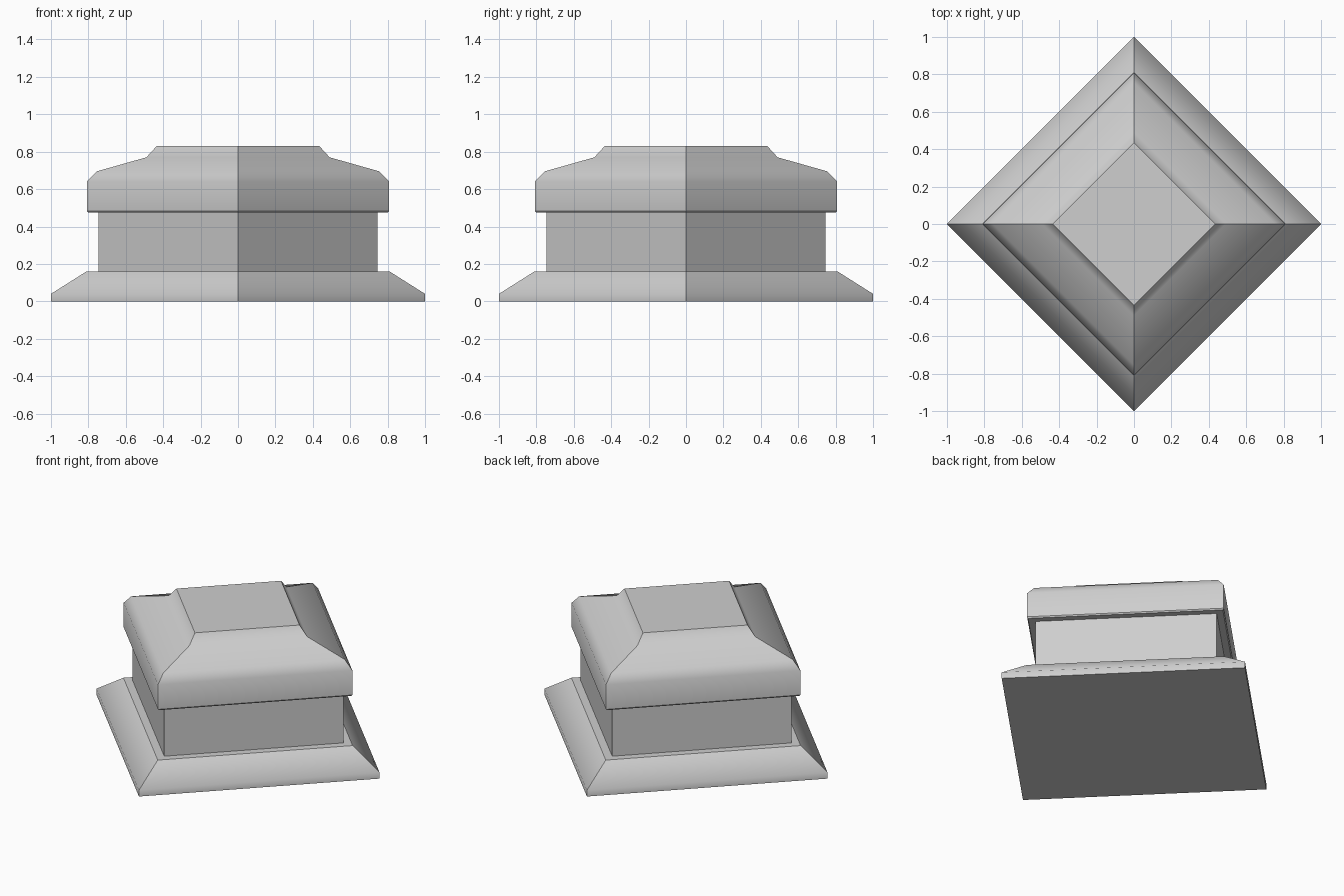
import bpy
import bmesh
from math import cos, sin, pi

default_cube = bpy.data.objects.get("Cube")
if default_cube:
    bpy.data.objects.remove(default_cube, do_unlink=True)

# Single stone colour
stone = bpy.data.materials.new("light_grey_stone")
stone.use_nodes = True
colour = (0.62, 0.62, 0.62, 1)
stone.diffuse_color = colour
stone.node_tree.nodes["Principled BSDF"].inputs["Base Color"].default_value = colour


def square_turning(name, profile, soft=()):
    """Stack square rings from (corner radius, height); soft rings shade smoothly."""
    bm = bmesh.new()
    rings = [[bm.verts.new((r * cos(k * pi / 2), r * sin(k * pi / 2), z))
              for k in range(4)] for r, z in profile]
    bm.faces.new(rings[0][::-1])
    bm.faces.new(rings[-1])
    for low, high in zip(rings, rings[1:]):
        for k in range(4):
            n = (k + 1) % 4
            bm.faces.new((low[k], low[n], high[n], high[k]))
    bmesh.ops.recalc_face_normals(bm, faces=bm.faces)
    for face in bm.faces:
        face.smooth = True
    soft_verts = [set(rings[i]) for i in soft]
    for edge in bm.edges:
        edge.smooth = any(set(edge.verts) <= ring for ring in soft_verts)
    mesh = bpy.data.meshes.new(name)
    bm.to_mesh(mesh)
    bm.free()
    mesh.materials.append(stone)
    obj = bpy.data.objects.new(name, mesh)
    bpy.context.collection.objects.link(obj)
    return obj


# Sloped foot
square_turning("plinth", [(1, 0), (1, 0.04), (0.81, 0.16)], soft=[1])

# Plain square shaft, set slightly into its neighbours
square_turning("shaft", [(0.745, 0.15), (0.745, 0.49)])

# Overhanging cap with softened shoulder and raised top panel
square_turning("cap", [(0.8, 0.475), (0.808, 0.483), (0.808, 0.64), (0.755, 0.695),
                       (0.49, 0.77), (0.435, 0.83)], soft=[2, 3, 4])
